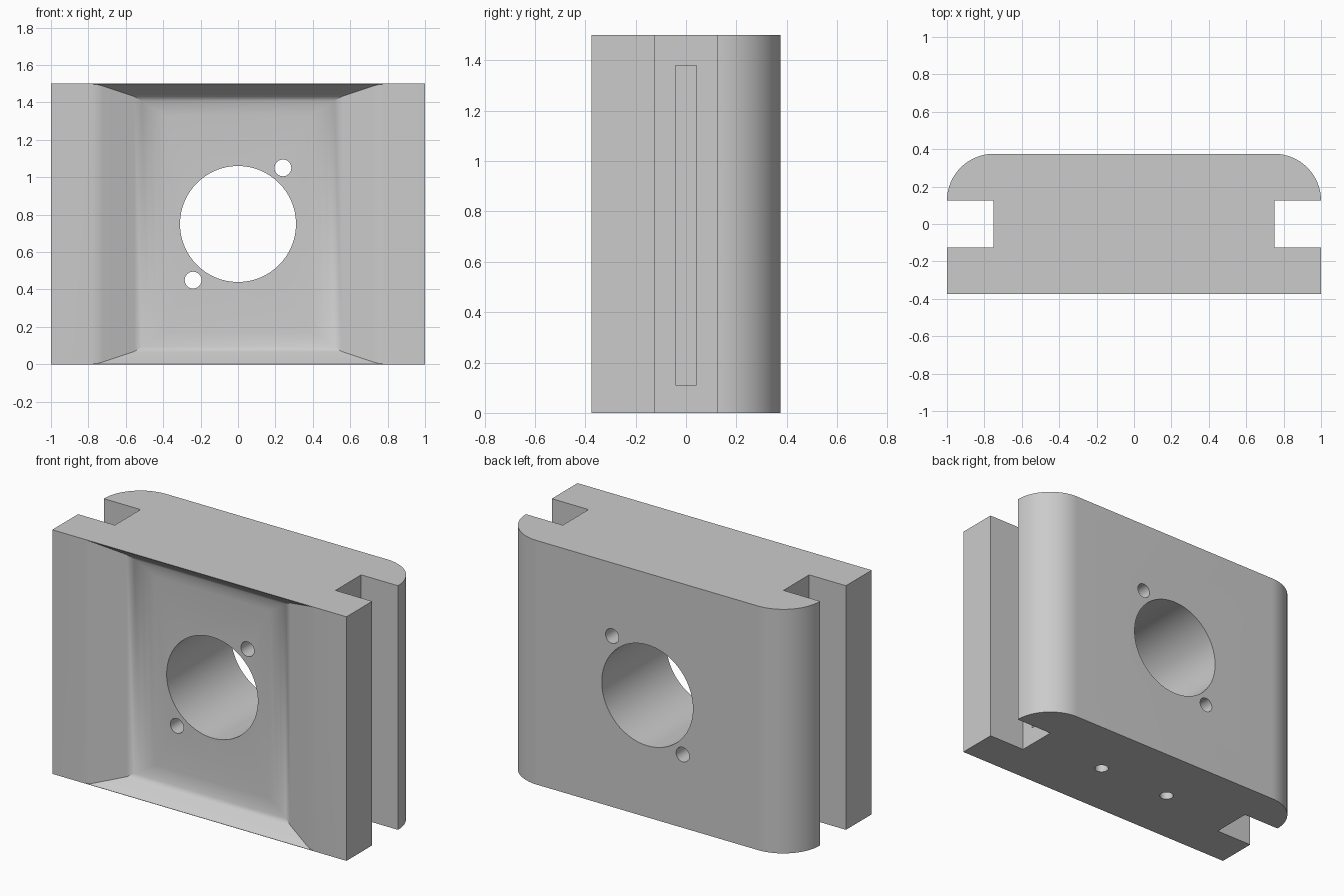
import bpy, bmesh, math
from mathutils import Matrix

old = bpy.data.objects.get("Cube")
if old:
    bpy.data.objects.remove(old, do_unlink=True)

W, D, H = 1.0, 0.375, 1.5      # half width, half depth, height
MID = H / 2

grey = bpy.data.materials.new("light grey")
grey.use_nodes = True
grey.diffuse_color = (0.6, 0.6, 0.6, 1)
grey.node_tree.nodes["Principled BSDF"].inputs["Base Color"].default_value = (0.6, 0.6, 0.6, 1)


def make(name, bm):
    bmesh.ops.recalc_face_normals(bm, faces=bm.faces)
    mesh = bpy.data.meshes.new(name)
    bm.to_mesh(mesh)
    bm.free()
    mesh.materials.append(grey)
    ob = bpy.data.objects.new(name, mesh)
    bpy.context.collection.objects.link(ob)
    return ob


def loft(name, rings):
    """Closed solid through rings that have equal point counts."""
    bm = bmesh.new()
    loops = [[bm.verts.new(p) for p in ring] for ring in rings]
    n = len(loops[0])
    for a, b in zip(loops, loops[1:]):
        for i in range(n):
            j = (i + 1) % n
            bm.faces.new((a[i], a[j], b[j], b[i]))
    bm.faces.new(loops[0])
    bm.faces.new(loops[-1])
    return make(name, bm)


def drill(name, radius, depth, matrix, sides):
    bm = bmesh.new()
    bmesh.ops.create_cone(bm, cap_ends=True, segments=sides, radius1=radius,
                          radius2=radius, depth=depth, matrix=matrix)
    return make(name, bm)


def box(name, center, size):
    bm = bmesh.new()
    bmesh.ops.create_cube(bm, size=1, matrix=Matrix.Translation(center) @ Matrix.Diagonal((*size, 1)))
    return make(name, bm)


# Block outline: side channels and rounded back corners
half = [(W, -D), (W, -0.125), (0.75, -0.125), (0.75, 0.125)]
for i in range(25):
    a = math.radians(90 * i / 24)
    half.append((0.75 + 0.25 * math.cos(a), 0.125 + 0.25 * math.sin(a)))
outline = half + [(-x, y) for x, y in reversed(half)]
block = loft("block", [[(x, y, z) for x, y in outline] for z in (0, H)])

# Dished front recess: depth, half width, half height
steps = [(-0.05, 0.78, 0.748), (0, 0.78, 0.748), (0.005, 0.745, 0.744),
         (0.015, 0.72, 0.737), (0.088, 0.555, 0.682), (0.104, 0.515, 0.658),
         (0.115, 0.475, 0.632), (0.122, 0.435, 0.606), (0.125, 0.39, 0.58)]
cutters = [loft("recess_cutter", [
    [(sx * w, d - D, MID + sz * h) for sx, sz in ((-1, -1), (1, -1), (1, 1), (-1, 1))]
    for d, w, h in steps])]

# Main bore and two pin holes, front to back
for name, x, z, r, sides in (("bore_cutter", 0, MID, 0.31, 96),
                             ("upper_pin_cutter", 0.24, 1.05, 0.045, 32),
                             ("lower_pin_cutter", -0.24, 0.45, 0.045, 32)):
    cutters.append(drill(name, r, 2, Matrix.Translation((x, 0, z)) @ Matrix.Rotation(math.pi / 2, 4, 'X'), sides))

# Narrow grooves in the channel walls and blind holes underneath
for s in (-1, 1):
    cutters.append(box("groove_cutter", (s * 0.75, 0, 0.745), (0.24, 0.084, 1.27)))
    cutters.append(drill("base_hole_cutter", 0.04, 0.2, Matrix.Translation((s * 0.25, 0, 0)), 32))

bpy.context.view_layer.objects.active = block
for cutter in cutters:
    cutter.hide_render = True
    mod = block.modifiers.new("cut", 'BOOLEAN')
    mod.operation = 'DIFFERENCE'
    mod.solver = 'EXACT'
    mod.object = cutter
    bpy.ops.object.modifier_apply(modifier=mod.name)
    bpy.data.objects.remove(cutter, do_unlink=True)

bpy.ops.object.select_all(action='DESELECT')
block.select_set(True)
bpy.ops.object.shade_smooth_by_angle(angle=math.radians(28))
